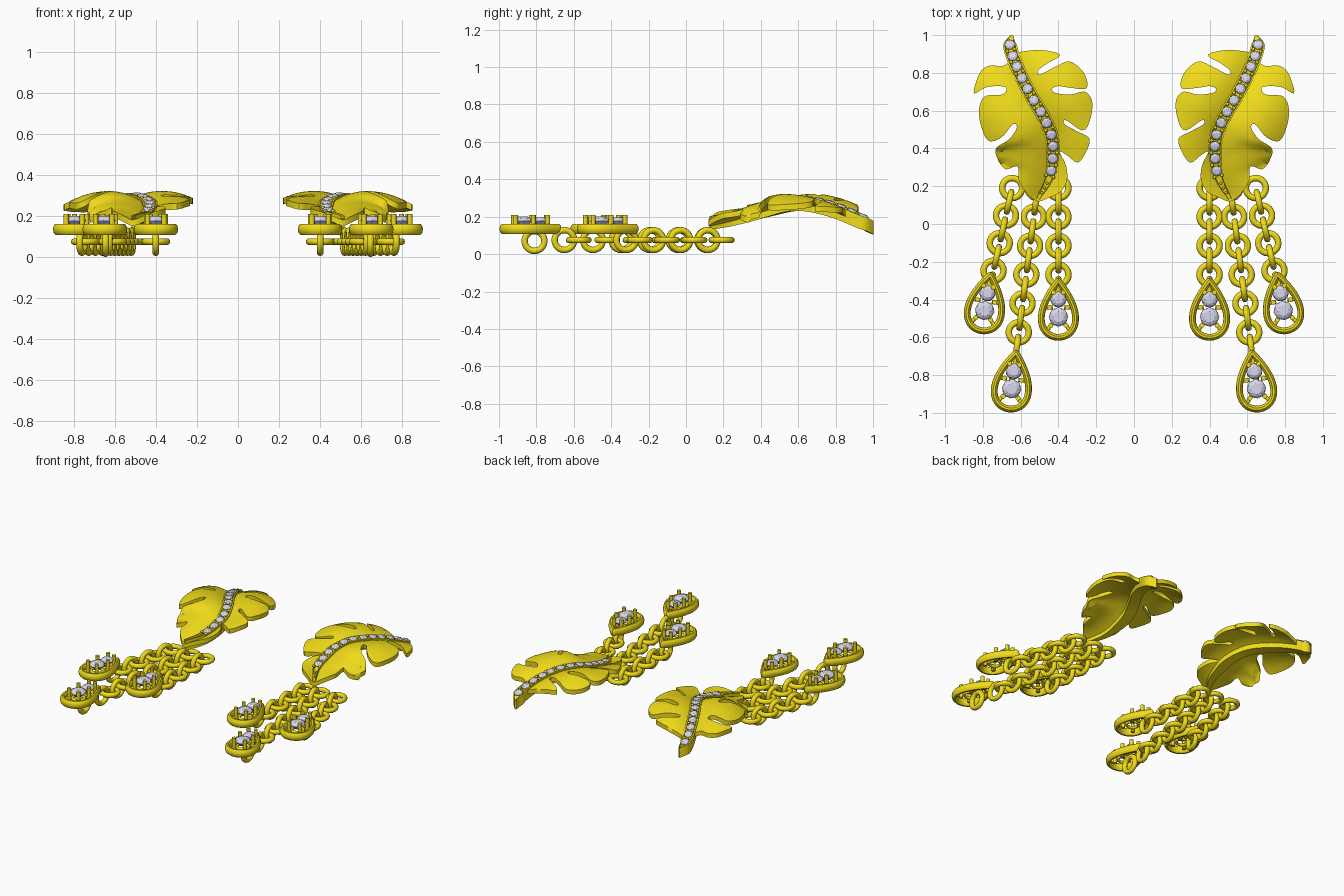
import bpy, bmesh, math
from mathutils import Vector, Matrix
from mathutils.geometry import delaunay_2d_cdt

if "Cube" in bpy.data.objects:
    bpy.data.objects.remove(bpy.data.objects["Cube"])


def material(name, color):
    m = bpy.data.materials.new(name)
    m.diffuse_color = color
    m.use_nodes = True
    m.node_tree.nodes["Principled BSDF"].inputs["Base Color"].default_value = m.diffuse_color
    return m


GOLD = material("gold", (0.88, 0.72, 0.01, 1))
STONE = material("stone", (0.68, 0.68, 0.85, 1))
smooth_parts = []


def finish(bm, name, mat, smooth=True):
    """Turn a bmesh (right earring, world coordinates) into a mirrored object."""
    bmesh.ops.recalc_face_normals(bm, faces=bm.faces[:])
    me = bpy.data.meshes.new(name)
    bm.to_mesh(me)
    bm.free()
    me.materials.append(mat)
    ob = bpy.data.objects.new(name, me)
    bpy.context.collection.objects.link(ob)
    mod = ob.modifiers.new("mirror", 'MIRROR')
    mod.use_mirror_merge = False
    if smooth:
        smooth_parts.append(ob)
    return ob


def spline(pts, n, closed=False):
    """Catmull-Rom through pts, resampled to n evenly spaced points."""
    P = [Vector(p) for p in pts]
    P = [P[-1]] + P + P[:2] if closed else [2 * P[0] - P[1]] + P + [2 * P[-1] - P[-2]]
    dense = []
    for a, b, c, d in zip(P, P[1:], P[2:], P[3:]):
        for k in range(20):
            t = k / 20
            dense.append(0.5 * (2 * b + (c - a) * t + (2 * a - 5 * b + 4 * c - d) * t * t
                                + (3 * b - a - 3 * c + d) * t ** 3))
    dense.append(P[-2].copy())
    acc = [0]
    for a, b in zip(dense, dense[1:]):
        acc.append(acc[-1] + (b - a).length)
    out, j = [], 0
    for i in range(n):
        s = acc[-1] * i / (n if closed else n - 1)
        while j < len(acc) - 2 and acc[j + 1] < s:
            j += 1
        out.append(dense[j].lerp(dense[j + 1], (s - acc[j]) / max(acc[j + 1] - acc[j], 1e-9)))
    return out


def sweep(bm, path, profile, closed=True, mat=Matrix()):
    """Sweep profile(i) -> [(side, up)] along a path lying roughly in xy."""
    rings, n = [], len(path)
    for i, p in enumerate(path):
        a = path[i - 1] if closed or i else path[0]
        b = path[(i + 1) % n] if closed or i < n - 1 else path[-1]
        t = (b - a).normalized()
        side = Vector((-t.y, t.x, 0)).normalized()
        rings.append([bm.verts.new(mat @ (p + side * u + Vector((0, 0, v)))) for u, v in profile(i)])
    m = len(rings[0])
    for i in range(n if closed else n - 1):
        r, s = rings[i], rings[(i + 1) % n]
        for k in range(m):
            bm.faces.new((r[k], r[(k + 1) % m], s[(k + 1) % m], s[k]))
    if not closed:
        bm.faces.new(rings[0])
        bm.faces.new(rings[-1])


def oval(a, b, n=10):
    pts = [(a * math.cos(2 * math.pi * k / n), b * math.sin(2 * math.pi * k / n)) for k in range(n)]
    return lambda i: pts


def ring(bm, mat, R=0.053, r=0.017):
    path = [Vector((R * math.cos(k * math.pi / 12), R * math.sin(k * math.pi / 12), 0)) for k in range(24)]
    sweep(bm, path, oval(r, r), True, mat)


def rod(bm, a, b, r, mat=Matrix()):
    a, b = Vector(a), Vector(b)
    rot = (b - a).to_track_quat('Z', 'Y').to_matrix().to_4x4()
    bmesh.ops.create_cone(bm, cap_ends=True, segments=10, radius1=r, radius2=r, depth=(b - a).length,
                          matrix=mat @ Matrix.Translation((a + b) / 2) @ rot)


def gem(bm, mat, r):
    """Faceted brilliant: table, crown, girdle and pointed base."""
    pts = [(0, 0, -0.8 * r)]
    for rad, h, off in ((0.55, 0.42, 0), (0.84, 0.26, 0.5), (1, 0.04, 0), (1, -0.04, 0), (0.55, -0.42, 0.5)):
        pts += [(rad * r * math.cos((k + off) * math.pi / 4), rad * r * math.sin((k + off) * math.pi / 4), h * r)
                for k in range(8)]
    verts = [bm.verts.new(mat @ Vector(p)) for p in pts]
    bmesh.ops.convex_hull(bm, input=verts)


# Midrib line shared by leaf and jewelled band
midrib = spline([(0.645, 1.0, 0.15), (0.655, 0.935, 0.18), (0.61, 0.81, 0.235), (0.545, 0.68, 0.27),
                 (0.48, 0.57, 0.275), (0.435, 0.46, 0.25), (0.43, 0.35, 0.22), (0.45, 0.24, 0.195),
                 (0.51, 0.13, 0.175)], 201)

# Leaf: lobed outline, filled, arched on both sides of the midrib
outline = [(0.66, 0.86), (0.70, 0.835), (0.76, 0.84), (0.81, 0.81), (0.84, 0.74), (0.845, 0.69), (0.78, 0.725),
           (0.69, 0.728), (0.675, 0.71), (0.70, 0.685), (0.79, 0.675), (0.82, 0.61), (0.81, 0.52), (0.77, 0.44),
           (0.70, 0.46), (0.64, 0.53), (0.62, 0.51), (0.66, 0.45), (0.73, 0.40), (0.72, 0.34), (0.68, 0.29),
           (0.615, 0.305), (0.61, 0.23), (0.57, 0.165), (0.51, 0.12), (0.45, 0.14), (0.39, 0.17), (0.355, 0.23),
           (0.36, 0.31), (0.395, 0.385), (0.35, 0.36), (0.30, 0.325), (0.26, 0.37), (0.235, 0.45), (0.30, 0.49),
           (0.37, 0.53), (0.36, 0.55), (0.27, 0.495), (0.23, 0.56), (0.222, 0.65), (0.26, 0.70), (0.34, 0.685),
           (0.42, 0.695), (0.435, 0.715), (0.40, 0.73), (0.33, 0.72), (0.25, 0.72), (0.265, 0.80), (0.34, 0.86),
           (0.42, 0.83), (0.50, 0.79), (0.51, 0.81), (0.46, 0.85), (0.39, 0.895), (0.48, 0.92), (0.58, 0.915),
           (0.63, 0.90)]
edge = spline(outline, 260, True)
grid = [Vector((0.2 + 0.02 * i, 0.1 + 0.02 * j)) for i in range(34) for j in range(43)]
loop = [(i, (i + 1) % len(edge)) for i in range(len(edge))]
co, _, tris, *_ = delaunay_2d_cdt(edge + grid, loop, [], 1, 1e-5)
bm = bmesh.new()
vs = []
for p in co:
    near = min(midrib, key=lambda q: (q.x - p.x) ** 2 + (q.y - p.y) ** 2)
    d = math.hypot(near.x - p.x, near.y - p.y)
    vs.append(bm.verts.new((p.x, p.y, near.z + 0.6 * d - 2.0 * d * d)))
for f in tris:
    bm.faces.new([vs[i] for i in f])
bmesh.ops.delete(bm, geom=[v for v in bm.verts if not v.link_faces], context='VERTS')
ext = bmesh.ops.extrude_face_region(bm, geom=bm.faces[:], use_keep_orig=True)
bmesh.ops.translate(bm, vec=(0, 0, -0.03), verts=[g for g in ext["geom"] if isinstance(g, bmesh.types.BMVert)])
finish(bm, "leaf", GOLD)


# Band: raised channel running along the midrib
def band_width(i):
    t = i / 200
    return min(0.006 + t * 0.55, 0.037, 0.01 + (1 - t) * 0.09)


def channel(i):
    w = band_width(i)
    return [(-w, -0.045), (-w, 0.028), (-0.75 * w, 0.028), (-0.7 * w, 0.01),
            (0.7 * w, 0.01), (0.75 * w, 0.028), (w, 0.028), (w, -0.045)]


bm = bmesh.new()
sweep(bm, midrib[::4], lambda i: channel(i * 4), False)
finish(bm, "jewelled_band", GOLD)

# Band stones with bead prongs between them
stones, beads = bmesh.new(), bmesh.new()


def frame(i):
    t = (midrib[i + 1] - midrib[i - 1]).normalized()
    side = Vector((-t.y, t.x, 0)).normalized()
    return midrib[i], side, t.cross(side)


def bead(p, r):
    bmesh.ops.create_uvsphere(beads, u_segments=8, v_segments=6, radius=r, matrix=Matrix.Translation(p))


for k in range(12):
    p, side, up = frame(round(14 + k * 13.6))
    gem(stones, Matrix.Translation(p + up * 0.025) @ up.to_track_quat('Z', 'Y').to_matrix().to_4x4(), 0.029)
    p, side, up = frame(round(20.8 + k * 13.6))
    for s in (-1, 1):
        bead(p + side * s * 0.02 + up * 0.025, 0.01)
for i in (179, 185, 191):
    p, side, up = frame(i)
    bead(p + up * 0.012, 0.008)
finish(stones, "band_stones", STONE, False)
finish(beads, "band_beads", GOLD)


# Chains: alternating flat and upright links
def chain(name, start, end, count):
    bm = bmesh.new()
    a, b = Vector((*start, 0.075)), Vector((*end, 0.075))
    turn = Matrix.Rotation(math.atan2(b.y - a.y, b.x - a.x), 4, 'Z')
    for k in range(count):
        roll = Matrix.Rotation(math.pi / 2 * (k % 2), 4, 'X')
        ring(bm, Matrix.Translation(a.lerp(b, k / (count - 1))) @ turn @ roll)
    finish(bm, name, GOLD)


chain("inner_chain", (0.40, 0.19), (0.40, -0.345), 8)
chain("middle_chain", (0.51, 0.19), (0.62, -0.65), 12)
chain("outer_chain", (0.645, 0.19), (0.76, -0.32), 8)
bm = bmesh.new()
ring(bm, Matrix.Translation((0.645, -0.81, 0.07)) @ Matrix.Rotation(math.pi / 2, 4, 'Y'))
finish(bm, "middle_drop_back_ring", GOLD)


# Drops: teardrop frame, two stones, prongs and struts
def drop(name, x, y, angle):
    m = Matrix.Translation((x, y, 0)) @ Matrix.Rotation(math.radians(angle), 4, 'Z')
    bm, st = bmesh.new(), bmesh.new()
    path = []
    for k in range(48):
        t = 2 * math.pi * k / 48
        path.append(Vector((0.118 * math.sin(t) * math.sin(t / 2), 0.056 + 0.149 * math.cos(t), 0.135)))
    sweep(bm, path, oval(0.018, 0.028), True, m)
    for gy, r in ((0.015, 0.052), (0.108, 0.043)):
        gem(st, m @ Matrix.Translation((0, gy, 0.178)), r)
        ring(bm, m @ Matrix.Translation((0, gy, 0.135)), r * 0.75, 0.01)
    for s in (-1, 1):
        for px, py in ((0.04, -0.03), (0.046, 0.066), (0.026, 0.145)):
            rod(bm, (s * px, py, 0.115), (s * px, py, 0.21), 0.013, m)
        rod(bm, (s * 0.028, -0.015, 0.135), (s * 0.066, -0.062, 0.135), 0.011, m)
        rod(bm, (s * 0.03, 0.066, 0.135), (s * 0.08, 0.066, 0.135), 0.011, m)
    rod(bm, (0, 0.135, 0.135), (0, 0.195, 0.135), 0.011, m)
    finish(bm, name + "_frame", GOLD)
    finish(st, name + "_stones", STONE, False)


drop("inner_drop", 0.40, -0.507, 0)
drop("middle_drop", 0.65, -0.887, 7)
drop("outer_drop", 0.793, -0.473, 9)

# Smooth shading on the metal parts
for ob in smooth_parts:
    ob.select_set(True)
bpy.context.view_layer.objects.active = smooth_parts[0]
bpy.ops.object.shade_smooth_by_angle(angle=math.radians(40))
